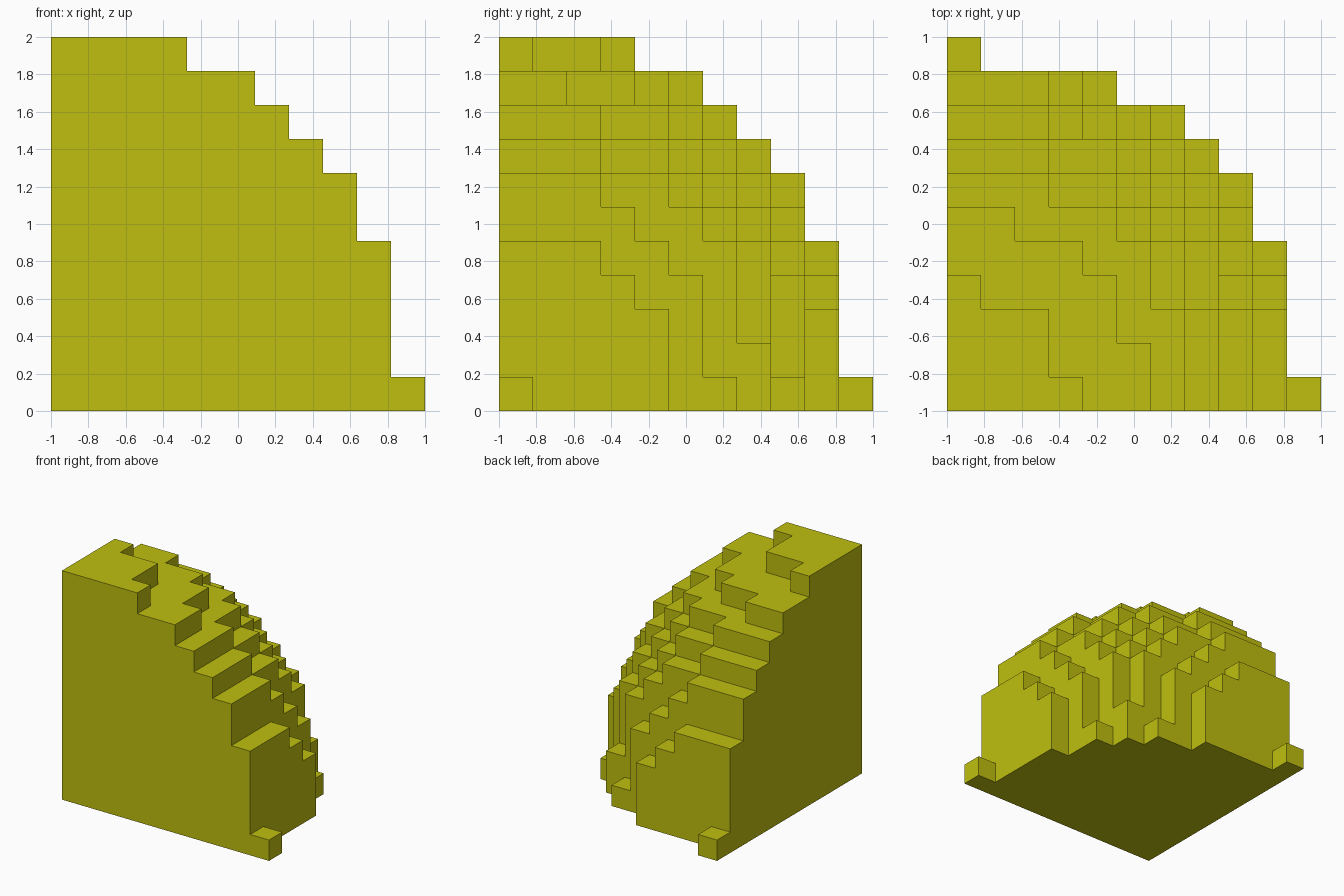
import bpy, bmesh, math
from mathutils import Vector

cube = bpy.data.objects.get("Cube")
if cube:
    bpy.data.objects.remove(cube, do_unlink=True)

N = 11            # blocks along each side
R = N - 1         # dome radius in blocks
CELL = 2.0 / N    # block size


def height(i, j):
    """Number of stacked blocks in column (i, j) of the dome octant."""
    if i < 0 or j < 0 or i * i + j * j > R * R:
        return 0
    return 1 + round(math.sqrt(R * R - i * i - j * j))


def filled(i, j, k):
    return 0 <= k < height(i, j)


def add_block_face(bm, cell, axis, sign):
    """Quad on one side of a block, wound to face outwards."""
    u, v = (axis + 1) % 3, (axis + 2) % 3
    corners = [(0, 0), (1, 0), (1, 1), (0, 1)]
    if sign < 0:
        corners.reverse()
    verts = []
    for a, b in corners:
        p = Vector(cell)
        p[axis] += 1 if sign > 0 else 0
        p[u] += a
        p[v] += b
        verts.append(bm.verts.new(p * CELL - Vector((1, 1, 0))))
    bm.faces.new(verts)


# Outer skin of the stacked blocks
bm = bmesh.new()
for i in range(N):
    for j in range(N):
        for k in range(height(i, j)):
            for axis in range(3):
                for sign in (-1, 1):
                    nb = [i, j, k]
                    nb[axis] += sign
                    if not filled(*nb):
                        add_block_face(bm, (i, j, k), axis, sign)

# Weld the blocks and merge coplanar faces into clean terraces
bmesh.ops.remove_doubles(bm, verts=bm.verts[:], dist=1e-4)
bmesh.ops.dissolve_limit(bm, angle_limit=math.radians(1),
                         verts=bm.verts[:], edges=bm.edges[:])

mesh = bpy.data.meshes.new("stepped_dome_corner")
bm.to_mesh(mesh)
bm.free()
dome = bpy.data.objects.new("stepped_dome_corner", mesh)
bpy.context.collection.objects.link(dome)

# Single flat colour
colour = (0.52, 0.52, 0.005, 1.0)
mat = bpy.data.materials.new("olive yellow")
mat.use_nodes = True
mat.diffuse_color = colour
mat.node_tree.nodes["Principled BSDF"].inputs["Base Color"].default_value = colour
mesh.materials.append(mat)
